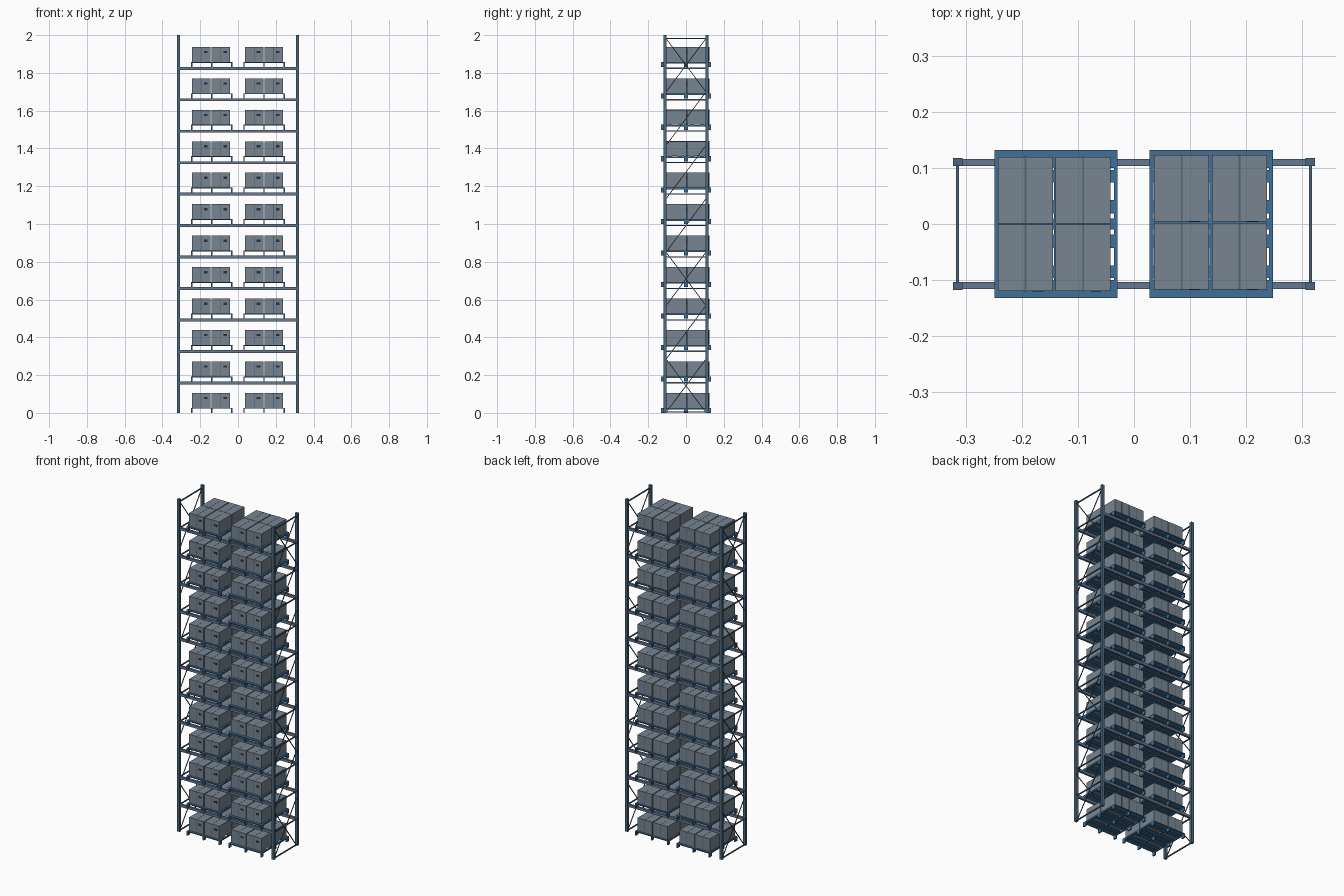
import bpy, bmesh
from mathutils import Matrix, Vector

if "Cube" in bpy.data.objects:
    bpy.data.objects.remove(bpy.data.objects["Cube"])


def material(name, rgb):
    m = bpy.data.materials.new(name)
    m.diffuse_color = (*rgb, 1)
    m.use_nodes = True
    m.node_tree.nodes["Principled BSDF"].inputs["Base Color"].default_value = m.diffuse_color
    return m


PALLET_BLUE = material("pallet_blue", (0.05, 0.16, 0.31))
FRAME = material("frame_steel", (0.075, 0.14, 0.21))
BEAM = material("beam_steel", (0.13, 0.19, 0.29))
CARTON = material("carton_grey", (0.185, 0.235, 0.29))
TAPE = material("tape_grey", (0.09, 0.125, 0.165))
DARK = material("dark", (0.02, 0.03, 0.045))


def box(bm, x0, x1, y0, y1, z0, z1):
    m = Matrix.Translation(((x0 + x1) / 2, (y0 + y1) / 2, (z0 + z1) / 2))
    bmesh.ops.create_cube(bm, size=1, matrix=m @ Matrix.Diagonal((x1 - x0, y1 - y0, z1 - z0, 1)))


def bar(bm, a, b, w):
    a, b = Vector(a), Vector(b)
    d = b - a
    m = Matrix.Translation((a + b) / 2) @ d.to_track_quat('Z', 'X').to_matrix().to_4x4()
    bmesh.ops.create_cube(bm, size=1, matrix=m @ Matrix.Diagonal((w, w, d.length, 1)))


def mesh(name, bm, mat):
    me = bpy.data.meshes.new(name)
    bm.to_mesh(me)
    bm.free()
    me.materials.append(mat)
    return me


def place(name, me, loc=(0, 0, 0)):
    ob = bpy.data.objects.new(name, me)
    ob.location = loc
    bpy.context.collection.objects.link(ob)
    return ob


PITCH = 0.1665
beam_tops = [PITCH * i for i in range(1, 12)]

# Uprights
bm = bmesh.new()
for x in (-0.3145, 0.3145):
    for y in (-0.1105, 0.1105):
        box(bm, x - 0.0085, x + 0.0085, y - 0.0075, y + 0.0075, 0, 2)
place("uprights", mesh("uprights", bm, FRAME))

# Horizontal shelf beams
bm = bmesh.new()
for z in beam_tops:
    for y in (-0.1095, 0.1095):
        box(bm, -0.306, 0.306, y - 0.0065, y + 0.0065, z - 0.015, z)
place("shelf_beams", mesh("shelf_beams", bm, BEAM))

# End frame struts and diagonal braces
bm = bmesh.new()
seg = 1.98 / 7
for x in (-0.3145, 0.3145):
    for z in [0.004, 1.983] + [t - 0.007 for t in beam_tops]:
        bar(bm, (x, -0.105, z), (x, 0.105, z), 0.006)
    for i in range(7):
        z0, z1 = 0.004 + seg * i, seg * (i + 1)
        bar(bm, (x, -0.104, z0), (x, 0.104, z1), 0.004)
        if i in (0, 2, 6):
            bar(bm, (x, 0.104, z0), (x, -0.104, z1), 0.004)
place("frame_braces", mesh("frame_braces", bm, FRAME))

# Pallet: slatted deck on three footed runners
bm = bmesh.new()
for y, w in ((-0.116, 0.032), (-0.085, 0.022), (-0.031, 0.024), (0, 0.02),
             (0.031, 0.024), (0.085, 0.022), (0.116, 0.032)):
    box(bm, -0.11, 0.11, y - w / 2, y + w / 2, 0.022, 0.027)
for x in (-0.1065, 0, 0.1065):
    box(bm, x - 0.0035, x + 0.0035, -0.132, 0.132, 0.018, 0.0265)
    for y in (-0.121, 0, 0.121):
        box(bm, x - 0.0035, x + 0.0035, y - 0.011, y + 0.011, 0, 0.0185)
pallet = mesh("pallet", bm, PALLET_BLUE)

# Four cartons with centre tape and front labels
cartons, tapes, labels = bmesh.new(), bmesh.new(), bmesh.new()
for cx in (-0.0515, 0.0515):
    for cy in (-0.0605, 0.0605):
        box(cartons, cx - 0.049, cx + 0.049, cy - 0.0592, cy + 0.0592, 0.027, 0.106)
        box(tapes, cx - 0.0015, cx + 0.0015, cy - 0.0597, cy + 0.0597, 0.029, 0.1065)
        f = cy - 0.0592
        box(labels, cx + 0.013, cx + 0.033, f - 0.0006, f + 0.0005, 0.073, 0.085)
cartons = mesh("cartons", cartons, CARTON)
tapes = mesh("carton_tape", tapes, TAPE)
labels = mesh("carton_labels", labels, DARK)

# Two loaded pallets on every level
for level, z in enumerate([0] + beam_tops):
    for side, px, bx, by in (("left", -0.139, -0.142, 0), ("right", 0.138, 0.1365, 0.003)):
        tag = f"_{level}_{side}"
        place("pallet" + tag, pallet, (px, 0, z))
        for name, me in (("cartons", cartons), ("tape", tapes), ("labels", labels)):
            place(name + tag, me, (bx, by, z))
